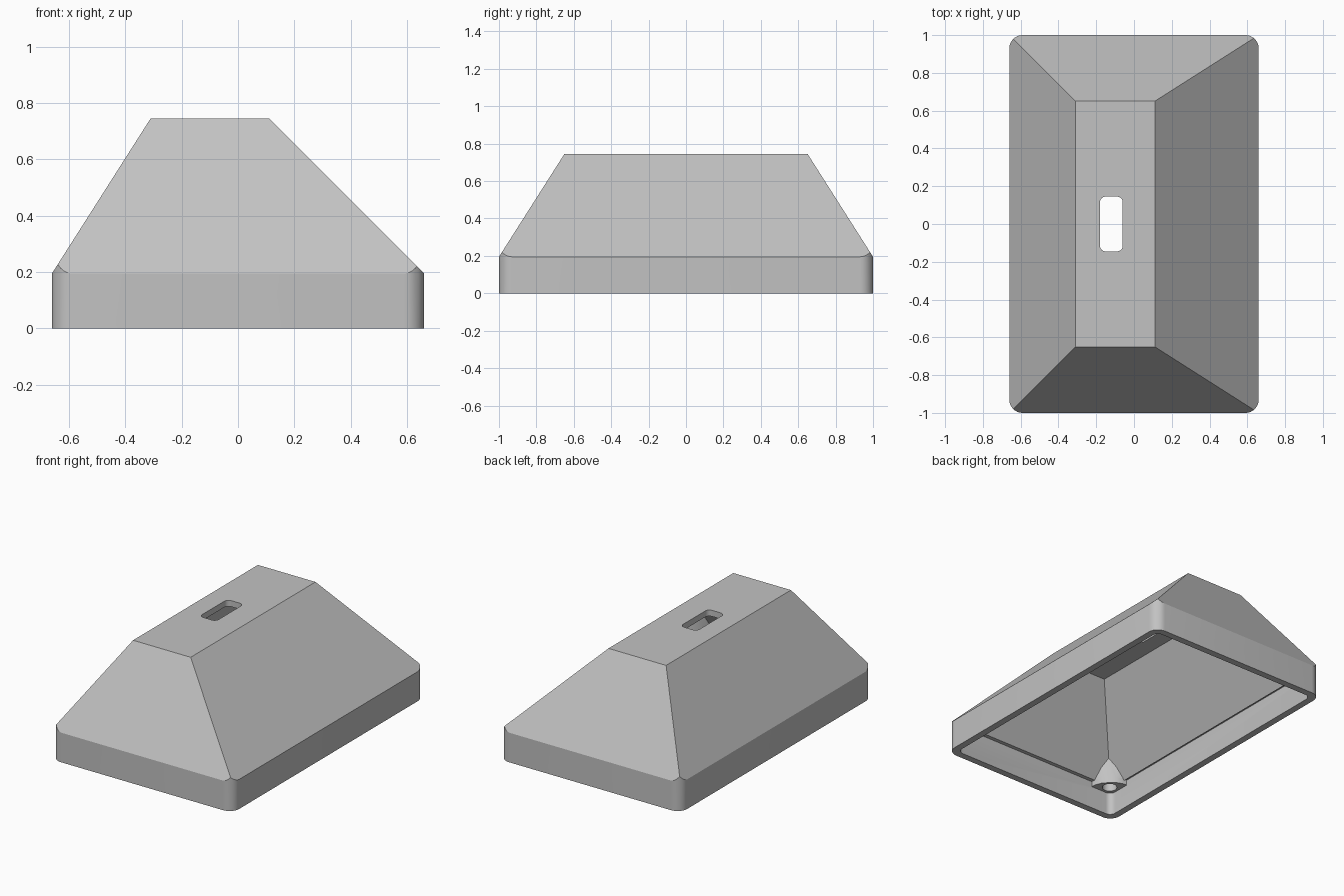
import bpy, bmesh, math
from mathutils import Vector

cube = bpy.data.objects.get("Cube")
if cube:
    bpy.data.objects.remove(cube, do_unlink=True)

grey = bpy.data.materials.new("light_grey")
grey.use_nodes = True
COLOUR = (0.54, 0.54, 0.54, 1)
grey.diffuse_color = COLOUR
grey.node_tree.nodes["Principled BSDF"].inputs["Base Color"].default_value = COLOUR

HALF_X, HALF_Y, RIM_Z, TOP_Z = 0.66, 1.0, 0.195, 0.745
RIM_WALL = 0.045
BOSS_Z = 0.15


def make_object(name, bm):
    bmesh.ops.recalc_face_normals(bm, faces=bm.faces[:])
    mesh = bpy.data.meshes.new(name)
    bm.to_mesh(mesh)
    bm.free()
    mesh.materials.append(grey)
    ob = bpy.data.objects.new(name, mesh)
    bpy.context.collection.objects.link(ob)
    return ob


def loft(name, lower, z0, upper, z1):
    """Closed solid between two matching outlines."""
    bm = bmesh.new()
    a = [bm.verts.new((x, y, z0)) for x, y in lower]
    b = [bm.verts.new((x, y, z1)) for x, y in upper]
    bm.faces.new(a)
    bm.faces.new(b)
    n = len(a)
    for i in range(n):
        j = (i + 1) % n
        bm.faces.new((a[i], a[j], b[j], b[i]))
    return make_object(name, bm)


def rounded_rect(hx, hy, r, cx=0, cy=0, seg=8):
    pts = []
    for k, (sx, sy) in enumerate([(1, 1), (-1, 1), (-1, -1), (1, -1)]):
        for i in range(seg + 1):
            t = math.pi / 2 * (k + i / seg)
            pts.append((cx + sx * (hx - r) + r * math.cos(t),
                        cy + sy * (hy - r) + r * math.sin(t)))
    return pts


def rect(x0, x1, hy):
    return [(x0, -hy), (x1, -hy), (x1, hy), (x0, hy)]


def circle(cx, cy, r, n=24):
    return [(cx + r * math.cos(2 * math.pi * i / n),
             cy + r * math.sin(2 * math.pi * i / n)) for i in range(n)]


def prism(name, outline, z0, z1):
    return loft(name, outline, z0, outline, z1)


def subtract(target, cutter):
    mod = target.modifiers.new("cut", 'BOOLEAN')
    mod.operation = 'DIFFERENCE'
    mod.solver = 'EXACT'
    mod.object = cutter
    bpy.context.view_layer.objects.active = target
    bpy.ops.object.modifier_apply(modifier=mod.name)


# Outer housing: rounded block trimmed by four sloping planes
housing = prism("housing", rounded_rect(HALF_X, HALF_Y, 0.07), 0, TOP_Z)
bm = bmesh.new()
bm.from_mesh(housing.data)
rise = TOP_Z - RIM_Z
slopes = [((-HALF_X, 0), (-rise, 0, 0.35)), ((HALF_X, 0), (rise, 0, 0.55)),
          ((0, -HALF_Y), (0, -rise, 0.35)), ((0, HALF_Y), (0, rise, 0.35))]
for (x, y), normal in slopes:
    cut = bmesh.ops.bisect_plane(
        bm, geom=bm.verts[:] + bm.edges[:] + bm.faces[:], dist=1e-5,
        plane_co=Vector((x, y, RIM_Z)), plane_no=Vector(normal).normalized(),
        clear_outer=True)
    edges = [e for e in bm.edges if e.is_boundary]
    bmesh.ops.holes_fill(bm, edges=edges, sides=0)
bmesh.ops.recalc_face_normals(bm, faces=bm.faces[:])
bm.to_mesh(housing.data)
bm.free()

# Cavity cutters: straight rim below, tapered hollow above a small ledge
rim_cutter = prism("rim_cutter", rounded_rect(HALF_X - RIM_WALL, HALF_Y - RIM_WALL, 0.04),
                   -0.1, 0.185)
hollow_cutter = loft("hollow_cutter", rect(-0.595, 0.595, 0.935), 0.175,
                     rect(-0.29, 0.09, 0.63), 0.705)

# Corner screw bosses are kept out of the cavity cutters
BOSS_SHAPE = [(-0.03, -0.03), (0.155, -0.03), (0.15, 0.03), (0.135, 0.07), (0.105, 0.105),
              (0.07, 0.135), (0.03, 0.15), (-0.03, 0.155)]
helpers = [rim_cutter, hollow_cutter]
holes = []
for sx in (-1, 1):
    for sy in (-1, 1):
        def place(u, v):
            return (sx * (HALF_X - RIM_WALL - u), sy * (HALF_Y - RIM_WALL - v))
        boss = prism("boss_keeper", [place(u, v) for u, v in BOSS_SHAPE], BOSS_Z, 0.9)
        subtract(rim_cutter, boss)
        subtract(hollow_cutter, boss)
        hole = prism("screw_hole_cutter", circle(*place(0.062, 0.062), 0.045), 0.1, 0.24)
        holes.append(hole)
        helpers += [boss, hole]

# Slot through the flat top
slot_cutter = prism("slot_cutter", rounded_rect(0.06, 0.145, 0.03, cx=-0.12), 0.6, 0.9)
helpers.append(slot_cutter)

for cutter in [rim_cutter, hollow_cutter, slot_cutter] + holes:
    subtract(housing, cutter)
for ob in helpers:
    bpy.data.objects.remove(ob, do_unlink=True)

# Smooth rounded corners, crisp edges elsewhere
bpy.ops.object.select_all(action='DESELECT')
housing.select_set(True)
bpy.context.view_layer.objects.active = housing
bpy.ops.object.shade_smooth_by_angle(angle=math.radians(25))
